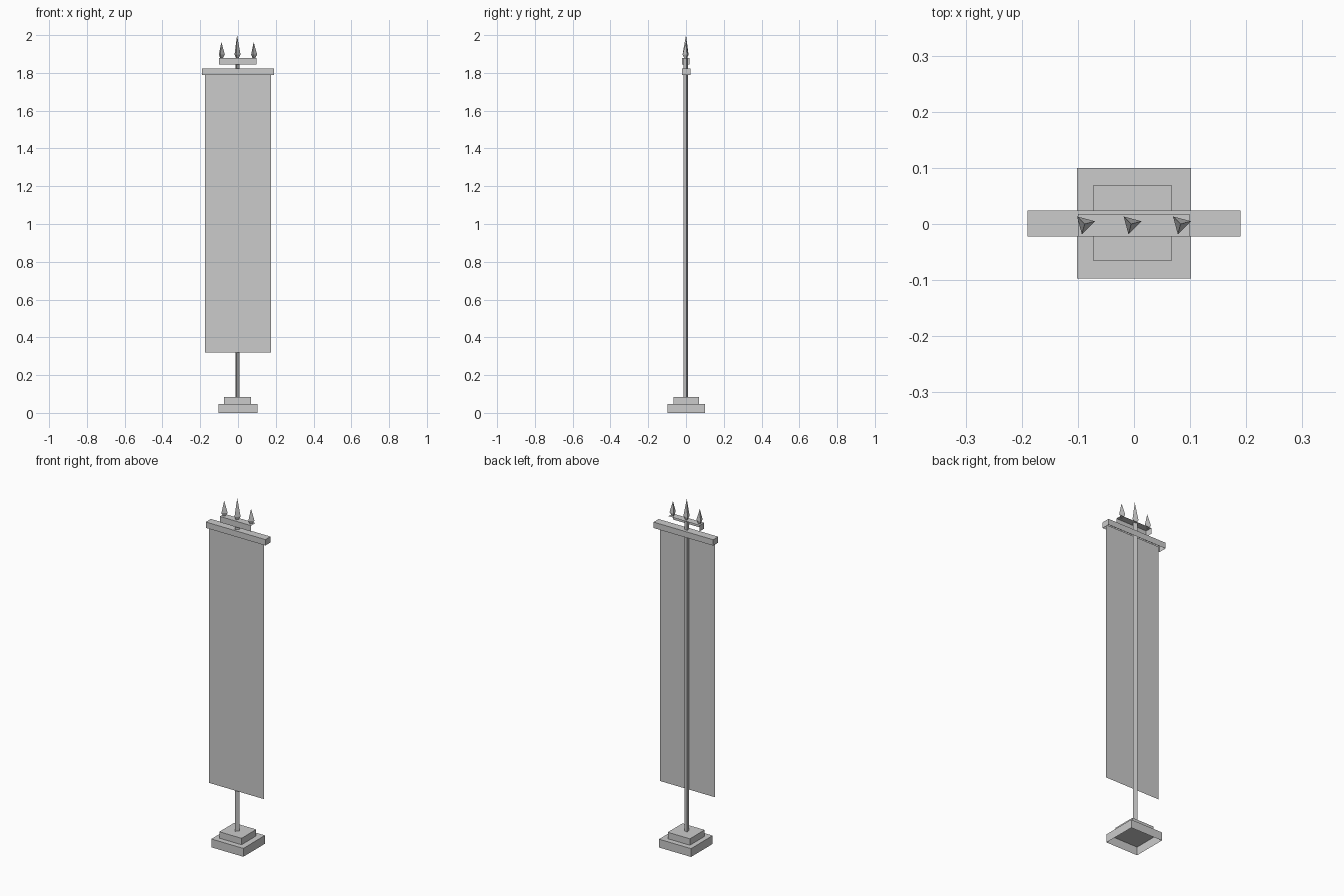
import bpy
import bmesh
from math import radians
from mathutils import Vector, Matrix

default = bpy.data.objects.get("Cube")
if default:
    bpy.data.objects.remove(default, do_unlink=True)

grey = bpy.data.materials.new("plain_grey")
grey.use_nodes = True
colour = (0.6, 0.6, 0.6, 1)
grey.diffuse_color = colour
grey.node_tree.nodes["Principled BSDF"].inputs["Base Color"].default_value = colour


def finish(name, bm):
    mesh = bpy.data.meshes.new(name)
    bm.to_mesh(mesh)
    bm.free()
    mesh.materials.append(grey)
    obj = bpy.data.objects.new(name, mesh)
    bpy.context.collection.objects.link(obj)
    return obj


def box(name, low, high, open_sides=((0, 0, -1),)):
    """Hollow box between two corners, left open towards the given directions."""
    low, high = Vector(low), Vector(high)
    bm = bmesh.new()
    bmesh.ops.create_cube(bm, size=1)
    bm.normal_update()
    gone = [f for f in bm.faces
            if any(f.normal.dot(Vector(d)) > 0.9 for d in open_sides)]
    bmesh.ops.delete(bm, geom=gone, context="FACES")
    bmesh.ops.scale(bm, vec=high - low, verts=bm.verts)
    bmesh.ops.translate(bm, vec=(low + high) / 2, verts=bm.verts)
    return finish(name, bm)


def three_sided(name, x, rings):
    """Upright three-sided shape through a list of (radius, height) rings."""
    bm = bmesh.new()
    for (r1, z1), (r2, z2) in zip(rings, rings[1:]):
        place = Matrix.Translation((x, 0, (z1 + z2) / 2)) @ Matrix.Rotation(radians(105), 4, "Z")
        bmesh.ops.create_cone(bm, segments=3, cap_ends=False, radius1=r1,
                              radius2=r2, depth=z2 - z1, matrix=place)
    bmesh.ops.remove_doubles(bm, verts=bm.verts, dist=0.0001)
    # turn the shape so that one corner points to the left side
    corner = max(bm.verts, key=lambda v: (v.co.xy - Vector((x, 0))).length).co
    turn = radians(15) - Vector((1, 0)).angle_signed(Vector((corner.x - x, corner.y))) * -1
    bmesh.ops.rotate(bm, verts=bm.verts, cent=(x, 0, 0), matrix=Matrix.Rotation(turn, 3, "Z"))
    return finish(name, bm)


# Stepped foot
box("lower_base", (-0.102, -0.097, 0), (0.102, 0.1, 0.048))
box("upper_base", (-0.073, -0.065, 0.048), (0.068, 0.069, 0.085))

# Pole
three_sided("pole", -0.005, [(0.0135, 0.085), (0.0135, 1.878)])

# Hanging cloth, a single sheet in front of the pole
bm = bmesh.new()
bmesh.ops.create_grid(bm, x_segments=1, y_segments=1, size=0.5,
                      matrix=Matrix.Rotation(radians(90), 4, "X"))
bmesh.ops.scale(bm, vec=(0.35, 1, 1.49), verts=bm.verts)
bmesh.ops.translate(bm, vec=(0.001, -0.014, 1.065), verts=bm.verts)
finish("banner_cloth", bm)

# Crossbar holding the cloth, and the small rail above it
box("crossbar", (-0.19, -0.022, 1.788), (0.19, 0.024, 1.822))
box("spike_rail", (-0.1, -0.022, 1.844), (0.099, 0.018, 1.878),
    ((0, 0, -1), (0, 1, 0), (1, 0, 0)))

# Spear tips
for name, x, top in (("right_spike", -0.088, 1.963),
                     ("middle_spike", -0.005, 2.0),
                     ("left_spike", 0.083, 1.963)):
    three_sided(name, x, [(0.007, 1.876), (0.019, 1.897), (0, top)])
